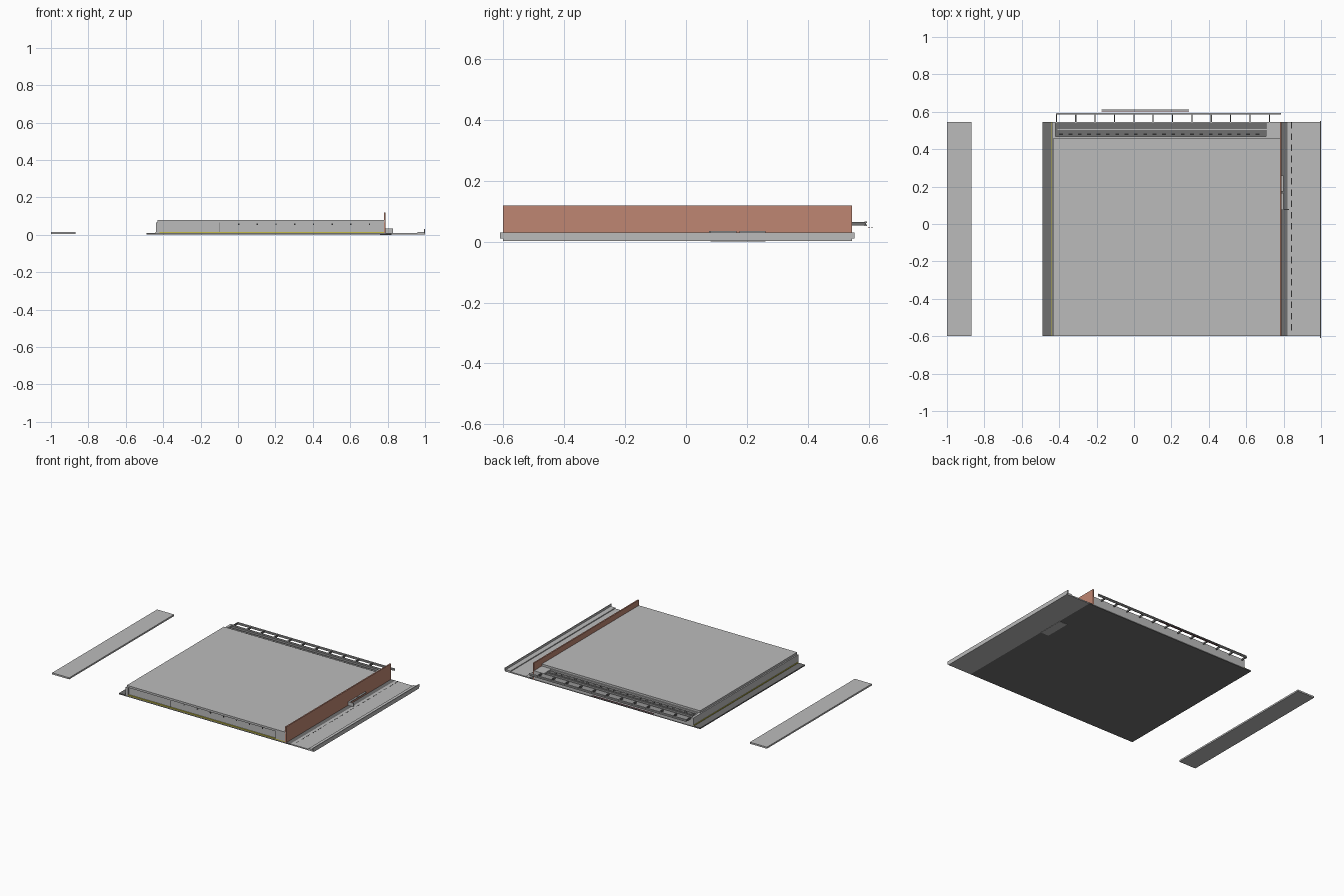
import bpy
import bmesh
from mathutils import Vector

old = bpy.data.objects.get("Cube")
if old:
    bpy.data.objects.remove(old, do_unlink=True)


def material(name, rgb):
    m = bpy.data.materials.new(name)
    m.use_nodes = True
    m.diffuse_color = (*rgb, 1)
    m.node_tree.nodes["Principled BSDF"].inputs["Base Color"].default_value = (*rgb, 1)
    return m


GREY = material("light grey", (0.5, 0.5, 0.5))
DARK = material("dark grey", (0.16, 0.16, 0.16))
COPPER = material("copper brown", (0.52, 0.24, 0.17))
YELLOW = material("olive yellow", (0.55, 0.5, 0.06))
RED = material("dark red", (0.3, 0.04, 0.06))
BLACK = material("near black", (0.03, 0.03, 0.03))


def boxes(name, mat, extents):
    """One object made of boxes, each given as (x0, x1, y0, y1, z0, z1)."""
    bm = bmesh.new()
    for x0, x1, y0, y1, z0, z1 in extents:
        verts = bmesh.ops.create_cube(bm, size=1)["verts"]
        bmesh.ops.scale(bm, vec=(x1 - x0, y1 - y0, z1 - z0), verts=verts)
        bmesh.ops.translate(bm, vec=Vector((x0 + x1, y0 + y1, z0 + z1)) / 2, verts=verts)
    mesh = bpy.data.meshes.new(name)
    bm.to_mesh(mesh)
    bm.free()
    mesh.materials.append(mat)
    ob = bpy.data.objects.new(name, mesh)
    bpy.context.collection.objects.link(ob)
    return ob


FRONT, BACK = -0.6, 0.545
LEDGE = 0.46      # where the top panel stops and the vent begins

# Base plate and the loose strip lying beside it
boxes("base_plate", DARK, [(-0.49, 0.82, FRONT, BACK, 0.002, 0.01)])
boxes("loose_strip", GREY, [(-1, -0.87, FRONT, BACK, 0.003, 0.014)])

# Side sheet with a tab reaching under the base and a raised edge
boxes("side_sheet", GREY, [
    (0.82, 1, FRONT, BACK, 0.002, 0.01),
    (0.76, 0.82, 0.08, 0.26, 0, 0.004),
])
boxes("side_sheet_lip", GREY, [
    (0.96, 1, FRONT, BACK, 0.01, 0.016),
    (0.995, 1, -0.61, 0.552, 0.01, 0.03),
])
slots = [FRONT + 0.03 + 0.06 * i for i in range(19)]
boxes("side_sheet_slots", BLACK,
      [(0.84, 0.844, y, y + 0.035, 0.009, 0.0105) for y in slots])
boxes("side_clips", GREY, [
    (0.787, 0.83, 0.075, 0.08, 0.01, 0.034),
    (0.787, 0.80, 0.08, 0.165, 0.028, 0.034),
    (0.787, 0.80, 0.175, 0.26, 0.028, 0.034),
])

# Main body with overhanging top panel
boxes("body", GREY, [(-0.42, 0.705, FRONT + 0.008, LEDGE, 0.01, 0.066),
                     (0.705, 0.78, FRONT, BACK, 0.01, 0.066)])
boxes("top_panel", GREY, [(-0.43, 0.782, FRONT, LEDGE, 0.066, 0.08)])
boxes("left_wall", GREY, [(-0.438, -0.42, FRONT, BACK, 0.01, 0.065)])
boxes("copper_wall", COPPER, [(0.78, 0.789, FRONT, BACK, 0.002, 0.118)])

# Seams, holes and coloured strips on the front and left faces
boxes("front_seam", DARK, [(-0.102, -0.098, FRONT + 0.006, FRONT + 0.01, 0.016, 0.066)])
boxes("front_holes", BLACK,
      [(x / 10, x / 10 + 0.007, FRONT + 0.006, FRONT + 0.01, 0.053, 0.06)
       for x in range(8)])
boxes("yellow_strips", YELLOW, [
    (-0.42, 0.78, FRONT, FRONT + 0.01, 0.01, 0.016),
    (-0.441, -0.437, FRONT, BACK, 0.01, 0.016),
])

# Rear vent: dark recess, dividing bar and a row of holes
boxes("vent_floor", DARK, [(-0.42, 0.705, LEDGE, BACK - 0.005, 0.01, 0.056)])
boxes("vent_bars", GREY, [
    (-0.42, 0.705, LEDGE, LEDGE + 0.008, 0.05, 0.066),
    (-0.41, 0.705, 0.503, 0.507, 0.05, 0.062),
    (-0.42, 0.705, BACK - 0.006, BACK, 0.01, 0.064),
])
boxes("vent_holes", BLACK,
      [(-0.4 + 0.05 * i, -0.38 + 0.05 * i, 0.477, 0.485, 0.054, 0.0565)
       for i in range(22)])

# Rear ladder rack: rails joined by evenly spaced rungs
boxes("rack_rails", GREY, [
    (-0.415, 0.785, 0.586, 0.594, z, z + 0.005) for z in (0.051, 0.06)])
rungs = [-0.415 + 0.1035 * i for i in range(12)]
boxes("rack_rungs", DARK,
      [(x - 0.003, x + 0.003, BACK, 0.59, 0.052, 0.064) for x in rungs])

# Thin rods behind the rack
boxes("rear_rod_inner", RED, [(-0.175, 0.295, 0.599, 0.602, 0.044, 0.047)])
boxes("rear_rod_outer", GREY, [(-0.175, 0.295, 0.608, 0.612, 0.044, 0.048)])
